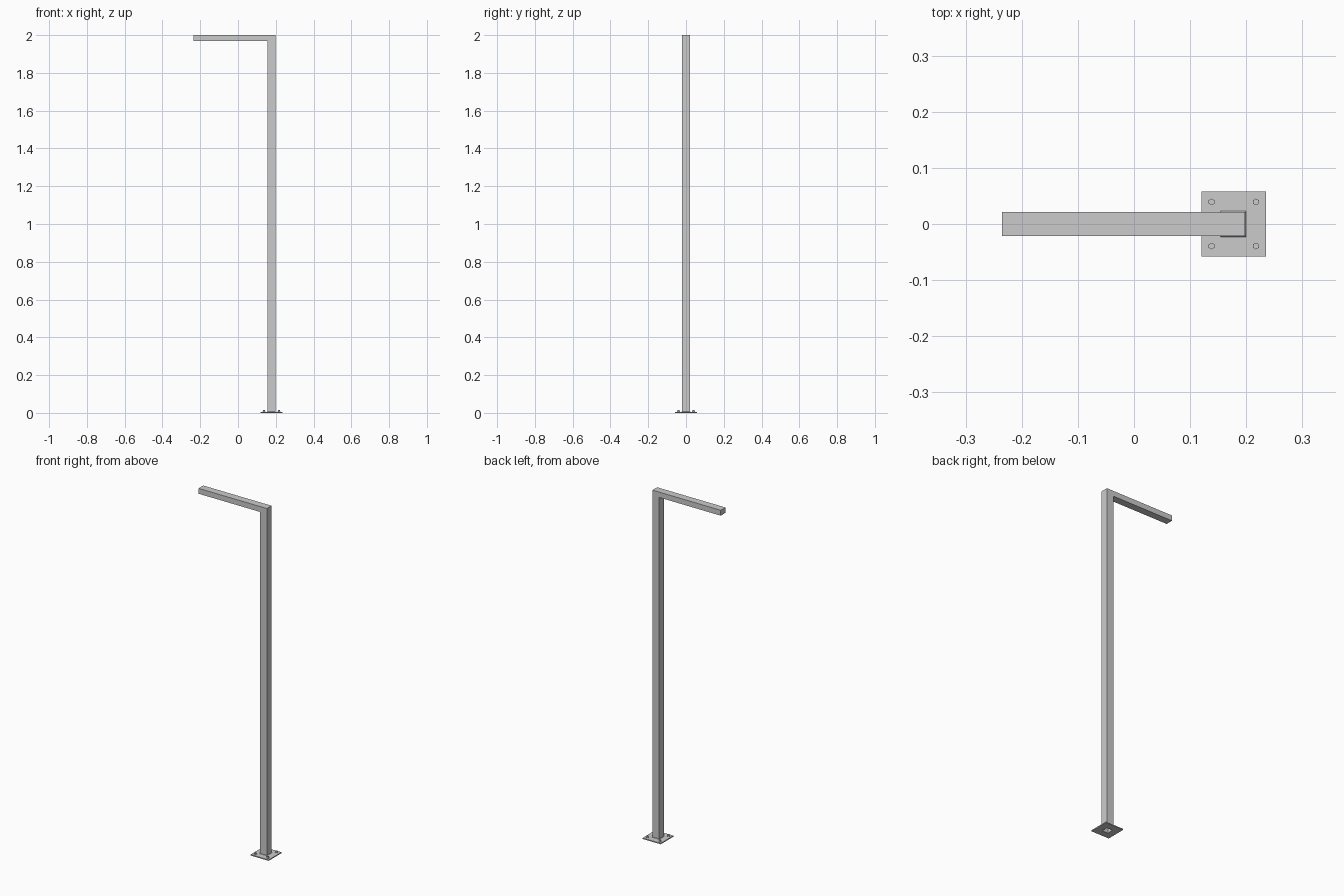
import bpy, bmesh, math
from mathutils import Matrix

if "Cube" in bpy.data.objects:
    bpy.data.objects.remove(bpy.data.objects["Cube"])

PX = 0.1768            # post centre in x
HALF = 0.0213          # half width of the square tube
PLATE_T = 0.006


def add_object(name, bm):
    bmesh.ops.recalc_face_normals(bm, faces=bm.faces)
    mesh = bpy.data.meshes.new(name)
    bm.to_mesh(mesh)
    bm.free()
    obj = bpy.data.objects.new(name, mesh)
    bpy.context.collection.objects.link(obj)
    return obj


def square_ring(name, cx, rings):
    """Closed loft through square rings given as (half width, z)."""
    bm = bmesh.new()
    loops = [[bm.verts.new((cx + sx * h, sy * h, z))
              for sx, sy in ((-1, -1), (1, -1), (1, 1), (-1, 1))] for h, z in rings]
    for a, b in zip(loops, loops[1:] + loops[:1]):
        for i in range(4):
            j = (i + 1) % 4
            bm.faces.new((a[i], a[j], b[j], b[i]))
    return add_object(name, bm)


# Upright post and top arm: one L profile extruded, open at the foot
bm = bmesh.new()
l, r = PX - HALF, PX + HALF
profile = [(l, PLATE_T), (r, PLATE_T), (r, 2.0), (-0.2355, 2.0), (-0.2355, 1.969), (l, 1.969)]
face = bm.faces.new([bm.verts.new((x, -HALF, z)) for x, z in profile])
ext = bmesh.ops.extrude_face_region(bm, geom=[face])
for v in ext["geom"]:
    if isinstance(v, bmesh.types.BMVert):
        v.co.y = HALF
bmesh.ops.recalc_face_normals(bm, faces=bm.faces)
foot = [f for f in bm.faces if all(v.co.z < 0.01 for v in f.verts)]
bmesh.ops.delete(bm, geom=foot, context='FACES_ONLY')
post = add_object("post_and_arm", bm)
wall = post.modifiers.new("wall", 'SOLIDIFY')
wall.thickness = 0.003
wall.offset = -1
wall.use_even_offset = True

# Base plate with the square opening under the tube
square_ring("base_plate", 0.1778, [(0.0575, 0), (0.0575, PLATE_T), (0.0183, PLATE_T), (0.0183, 0)])

# Weld seam around the foot of the post
square_ring("foot_weld", PX, [(HALF + 0.0015, PLATE_T), (HALF, PLATE_T + 0.002), (HALF - 0.001, PLATE_T)])


# Anchor bolts: washer, hex head
def cylinder(bm, radius, sides, z0, z1, x, y):
    bmesh.ops.create_cone(bm, cap_ends=True, segments=sides, radius1=radius, radius2=radius,
                          depth=z1 - z0, matrix=Matrix.Translation((x, y, (z0 + z1) / 2)))


for i, (sx, sy) in enumerate(((-1, -1), (1, -1), (1, 1), (-1, 1))):
    x, y = 0.1778 + sx * 0.0395, sy * 0.0393
    bm = bmesh.new()
    cylinder(bm, 0.008, 24, PLATE_T, PLATE_T + 0.002, x, y)
    cylinder(bm, 0.006, 6, PLATE_T + 0.002, 0.015, x, y)
    add_object(f"anchor_bolt_{i + 1}", bm)
